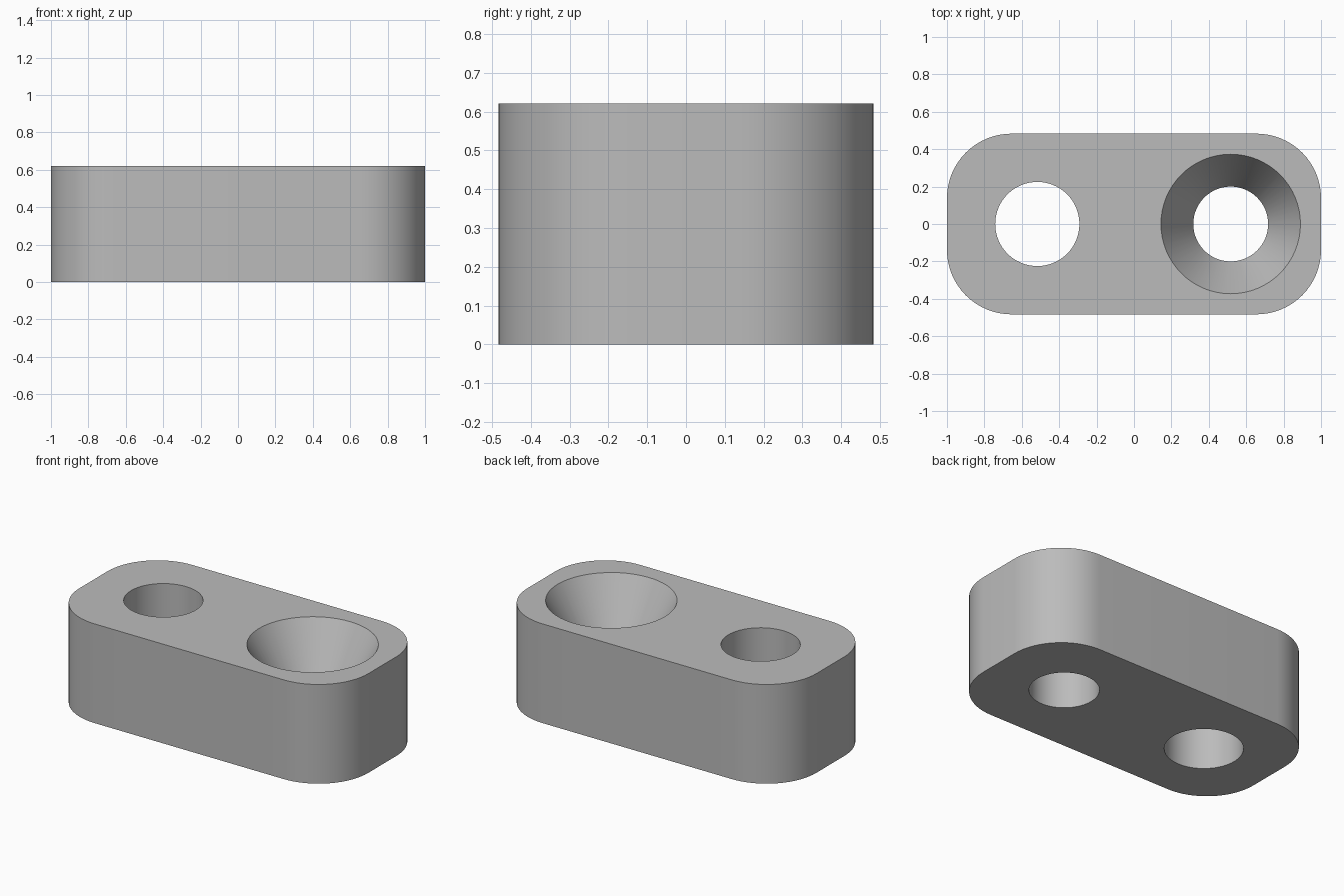
import bpy, bmesh, math

if "Cube" in bpy.data.objects:
    bpy.data.objects.remove(bpy.data.objects["Cube"], do_unlink=True)

LENGTH, WIDTH, HEIGHT, CORNER = 2.0, 0.966, 0.621, 0.345
HOLE_X = 0.517

grey = bpy.data.materials.new("plain grey")
grey.use_nodes = True
grey.diffuse_color = (0.5, 0.5, 0.5, 1)
grey.node_tree.nodes["Principled BSDF"].inputs["Base Color"].default_value = (0.5, 0.5, 0.5, 1)


def new_object(name, bm):
    bmesh.ops.recalc_face_normals(bm, faces=bm.faces)
    mesh = bpy.data.meshes.new(name)
    bm.to_mesh(mesh)
    bm.free()
    mesh.materials.append(grey)
    obj = bpy.data.objects.new(name, mesh)
    bpy.context.collection.objects.link(obj)
    return obj


def rounded_block(name, steps=16):
    bm = bmesh.new()
    ring = []
    for q, (sx, sy) in enumerate([(1, 1), (-1, 1), (-1, -1), (1, -1)]):
        cx, cy = sx * (LENGTH / 2 - CORNER), sy * (WIDTH / 2 - CORNER)
        for i in range(steps + 1):
            a = (q + i / steps) * math.pi / 2
            ring.append(bm.verts.new((cx + CORNER * math.cos(a), cy + CORNER * math.sin(a), 0)))
    base = bm.faces.new(ring)
    top = bmesh.ops.extrude_face_region(bm, geom=[base], use_keep_orig=True)["geom"]
    bmesh.ops.translate(bm, vec=(0, 0, HEIGHT), verts=[v for v in top if isinstance(v, bmesh.types.BMVert)])
    return new_object(name, bm)


def turned_cutter(name, x, profile, steps=64):
    """Closed solid of revolution from (radius, height) pairs."""
    bm = bmesh.new()
    rings = [[bm.verts.new((x + r * math.cos(i * math.tau / steps), r * math.sin(i * math.tau / steps), z))
              for i in range(steps)] for r, z in profile]
    for low, high in zip(rings, rings[1:]):
        for i in range(steps):
            j = (i + 1) % steps
            bm.faces.new((low[i], low[j], high[j], high[i]))
    bm.faces.new(rings[0])
    bm.faces.new(rings[-1])
    obj = new_object(name, bm)
    obj.hide_render = True
    return obj


# Rounded block with a straight hole and a countersunk hole
block = rounded_block("block")
SINK, R_BORE, R_SINK, OVER = 0.31, 0.2, 0.373, 0.1
slope = (R_SINK - R_BORE) / SINK
cutters = [
    turned_cutter("straight_hole_cutter", -HOLE_X, [(0.225, -OVER), (0.225, HEIGHT + OVER)]),
    turned_cutter("countersunk_hole_cutter", HOLE_X,
                  [(R_BORE, -OVER), (R_BORE, HEIGHT - SINK), (R_SINK + slope * OVER, HEIGHT + OVER)]),
]
bpy.context.view_layer.objects.active = block
for cutter in cutters:
    mod = block.modifiers.new(cutter.name, "BOOLEAN")
    mod.operation = "DIFFERENCE"
    mod.solver = "EXACT"
    mod.object = cutter
    bpy.ops.object.modifier_apply(modifier=mod.name)
    bpy.data.objects.remove(cutter, do_unlink=True)

# Smooth walls, crisp rims
bpy.ops.object.select_all(action="DESELECT")
block.select_set(True)
bpy.ops.object.shade_smooth_by_angle(angle=math.radians(20))
